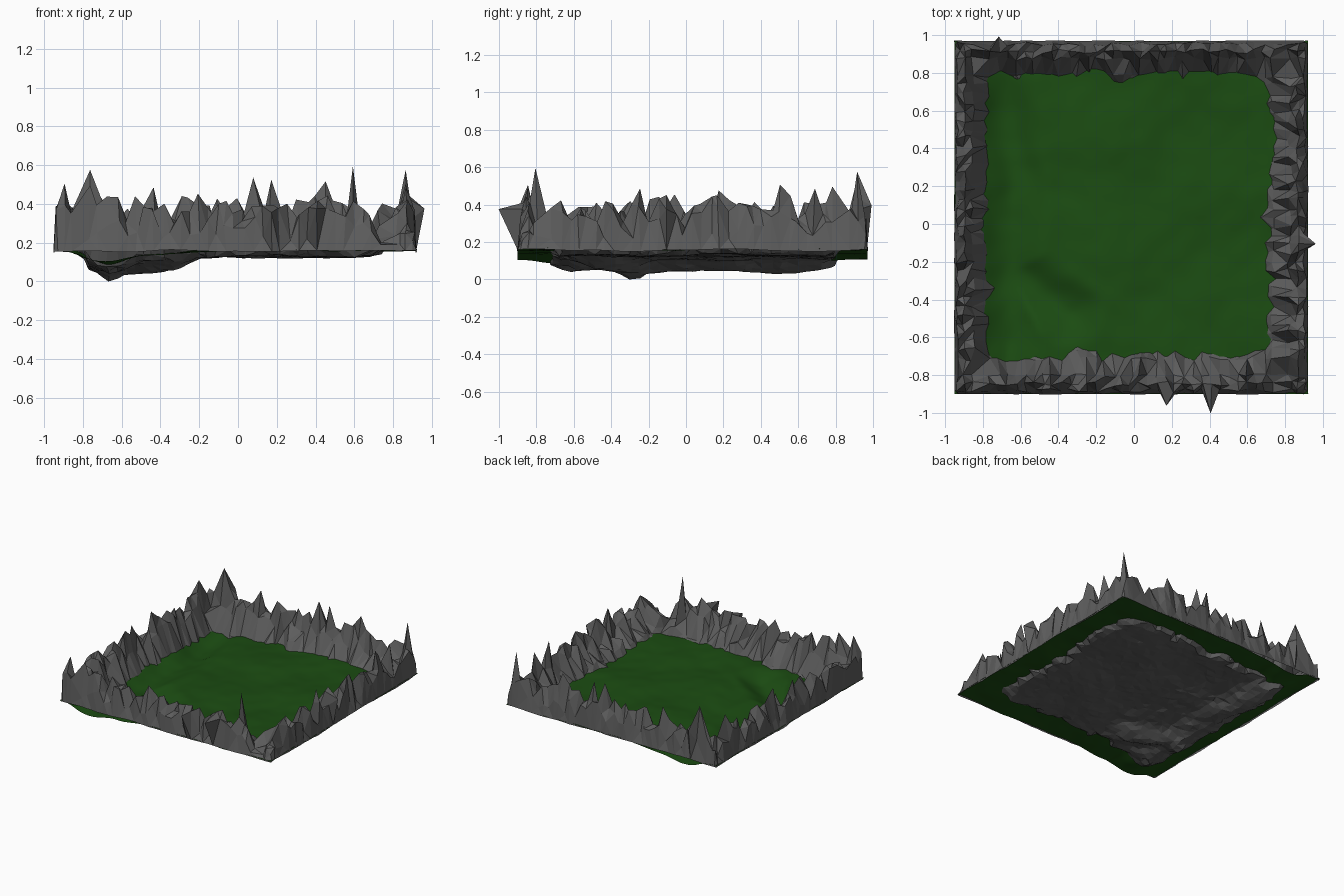
import bpy, bmesh, math, random
from mathutils import Vector, noise

if "Cube" in bpy.data.objects:
    bpy.data.objects.remove(bpy.data.objects["Cube"])

random.seed(11)
X0, X1, Y0, Y1 = -0.95, 0.92, -0.90, 0.97


def material(name, rgb):
    m = bpy.data.materials.new(name)
    m.diffuse_color = (*rgb, 1)
    m.use_nodes = True
    m.node_tree.nodes["Principled BSDF"].inputs["Base Color"].default_value = m.diffuse_color
    return m


def smoothstep(a, b, v):
    t = max(0, min(1, (v - a) / (b - a)))
    return t * t * (3 - 2 * t)


def segment_distance(x, y, a, b):
    p, a, b = Vector((x, y)), Vector(a), Vector(b)
    t = max(0, min(1, (p - a).dot(b - a) / (b - a).length_squared))
    return (p - a - t * (b - a)).length


# Stream bed: a channel along the left side with a branch to the right
BED = [((-0.66, 1.0), (-0.68, 0.75)), ((-0.68, 0.75), (-0.64, 0.3)), ((-0.64, 0.3), (-0.65, -0.25)),
       ((-0.65, -0.25), (-0.34, -0.47)), ((-0.65, -0.25), (-0.68, -1.0))]


def ground(x, y):
    d = min(segment_distance(x, y, *s) for s in BED)
    d += 0.03 * noise.noise((x * 5, y * 5, 3))
    z = 0.168 + 0.018 * noise.noise((x * 3, y * 3, 2)) + 0.005 * noise.noise((x * 9, y * 9, 5))
    z -= 0.066 * (1 - smoothstep(0.0, 0.20, d)) * (1 - 0.5 * smoothstep(0.6, 0.9, abs(y)))
    z -= 0.025 * (1 - smoothstep(-0.5, -0.1, x)) * smoothstep(-0.95, -0.75, x)
    return z


def sheet(name, xs, ys, point, mat, smooth):
    bm = bmesh.new()
    rows = [[bm.verts.new(point(i, j, x, y)) for i, x in enumerate(xs)] for j, y in enumerate(ys)]
    for j in range(len(ys) - 1):
        for i in range(len(xs) - 1):
            a, b, c, d = rows[j][i], rows[j][i + 1], rows[j + 1][i + 1], rows[j + 1][i]
            bm.faces.new((a, b, c, d))
    if not smooth:
        bmesh.ops.triangulate(bm, faces=bm.faces[:])
    for f in bm.faces:
        f.smooth = smooth
    me = bpy.data.meshes.new(name)
    bm.to_mesh(me)
    bm.free()
    me.materials.append(mat)
    ob = bpy.data.objects.new(name, me)
    bpy.context.collection.objects.link(ob)
    return ob


# Grass: smooth rolling sheet
G = 84
sheet("grass", [X0 + (X1 - X0) * i / G for i in range(G + 1)],
      [Y0 + (Y1 - Y0) * i / G for i in range(G + 1)],
      lambda i, j, x, y: (x, y, ground(x, y)), material("grass_green", (0.011, 0.072, 0.006)), True)

# Rock: one faceted sheet, mountains round the rim and a bed below the grass
N = 40
RIM = [0, 0.018, 0.055, 0.095]


def spaced(lo, hi):
    v = [lo + (hi - lo) * i / N for i in range(N + 1)]
    for k, d in enumerate(RIM):
        v[k], v[N - k] = lo + d, hi - d
    return v


# Tallest and leaning peaks: where they stand, height, and lean
PEAKS = [(-0.78, 0.90, 0.58, 0, 0), (0.86, 0.90, 0.58, 0, 0), (0.58, -0.80, 0.60, 0, 0),
         (0.90, -0.10, 0.38, 0.06, 0), (0.42, -0.87, 0.38, 0, -0.12), (0.15, -0.87, 0.36, 0, -0.08),
         (-0.70, 0.95, 0.40, 0, 0.04), (-0.88, -0.85, 0.51, 0, 0), (0.07, 0.90, 0.54, 0, 0),
         (0.18, 0.90, 0.53, 0, 0), (-0.44, 0.90, 0.49, 0, 0), (0.86, 0.50, 0.51, 0, 0),
         (0.86, -0.23, 0.49, 0, 0), (-0.90, 0.16, 0.48, 0, 0), (0.44, 0.90, 0.52, 0, 0),
         (-0.78, -0.85, 0.50, 0, 0), (0.86, 0.67, 0.49, 0, 0), (-0.90, 0.80, 0.50, 0, 0)]
xs, ys = spaced(X0, X1), spaced(Y0, Y1)
nearest = lambda vals, v: min(range(len(vals)), key=lambda k: abs(vals[k] - v))
peak_at = {(nearest(xs, p[0]), nearest(ys, p[1])): p for p in PEAKS}


def rock_point(i, j, x, y):
    ring = min(i, j, N - i, N - j)
    g = ground(x, y)
    r = random.random
    if (i, j) in peak_at:
        px, py, pz, lx, ly = peak_at[i, j]
        return (x + lx, y + ly, pz)
    if ring == 0:
        return (x + 0.006 * (r() - 0.5), y + 0.006 * (r() - 0.5),
                0.16 + 0.015 * noise.noise((x * 4, y * 4, 9)))
    # Width of the mountain band on each side, rounded corners, wavy foot
    sides = ((x - X0) / 0.15, (X1 - x) / 0.20, (y - Y0) / 0.20, (Y1 - y) / 0.16)
    dist = -math.log(sum(math.exp(-4 * s) for s in sides)) / 4
    dist -= 0.35 * noise.noise((x * 6, y * 6, 1)) + 0.25 * noise.noise((x * 15, y * 15, 4))
    dist -= 0.4 * math.exp(-((x + 0.03) ** 2 + (y - 0.8) ** 2) / 0.01)
    low = math.exp(-((x - 0.78) ** 2 + (y + 0.88) ** 2) / 0.008)
    jx, jy = (r() - 0.5) * 0.026, (r() - 0.5) * 0.026
    if ring == 1:
        h = 0.21 + 0.19 * r()
        jx, jy = jx * 0.9, jy * 0.9
    elif ring == 2:
        h = 0.27 + 0.19 * r()
    elif ring == 3:
        h = 0.23 + 0.16 * r()
    else:
        rise = 1 - smoothstep(0.55, 1.25, dist)
        h = g - 0.034 + 0.14 * rise * (0.6 + 0.6 * r()) + 0.006 * (r() - 0.5)
        h -= 0.035 * math.exp(-((x + 0.67) ** 2 + (y + 0.28) ** 2) / 0.004)
    h -= low * (h - 0.15)
    return (x + jx, y + jy, h)


rock = sheet("mountain_rock", xs, ys, rock_point, material("rock_grey", (0.11, 0.11, 0.11)), False)

# Stand the lowest point on the ground
low = min(v.co.z for v in rock.data.vertices)
for ob in bpy.context.collection.objects:
    ob.location.z -= low
